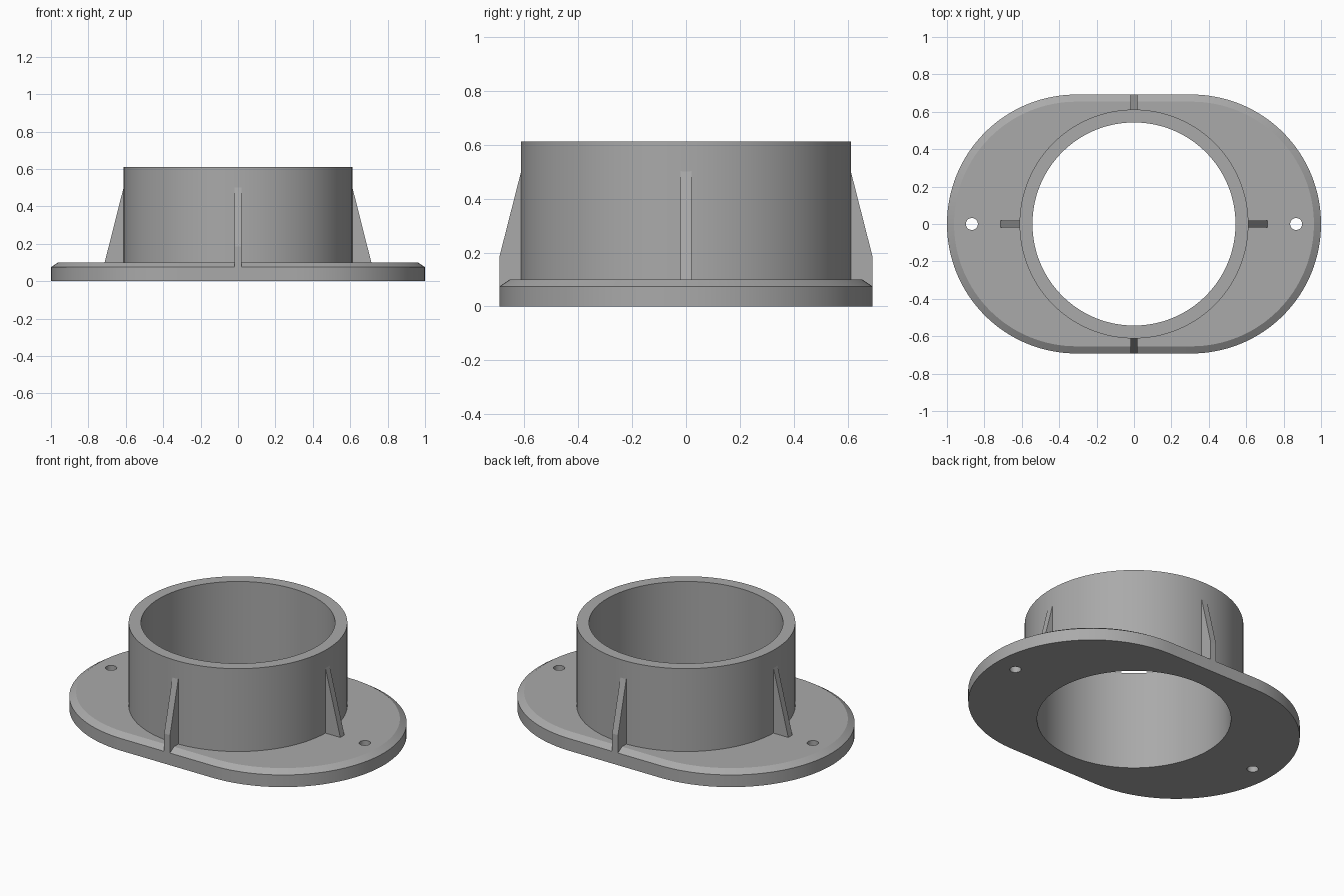
import bpy, bmesh, math
from mathutils import Matrix

HALF_LEN, HALF_DEPTH = 1.0, 0.692      # flange footprint
EDGE_Z, FLANGE_Z, TOP_Z = 0.075, 0.10, 0.612
OUTER_R, BORE_R = 0.612, 0.543         # collar radii
HOLE_X, HOLE_R = 0.867, 0.032
RIB_W, RIB_FOOT, RIB_TOP = 0.04, 0.713, 0.512
SEGS = 128

cube = bpy.data.objects.get("Cube")
if cube:
    bpy.data.objects.remove(cube, do_unlink=True)

grey = bpy.data.materials.new("plain grey")
grey.use_nodes = True
colour = (0.40, 0.40, 0.40, 1)
grey.diffuse_color = colour
grey.node_tree.nodes["Principled BSDF"].inputs["Base Color"].default_value = colour


def make_object(name, bm):
    bmesh.ops.recalc_face_normals(bm, faces=bm.faces)
    mesh = bpy.data.meshes.new(name)
    bm.to_mesh(mesh)
    bm.free()
    mesh.materials.append(grey)
    obj = bpy.data.objects.new(name, mesh)
    bpy.context.collection.objects.link(obj)
    return obj


def smooth(obj):
    bpy.ops.object.select_all(action="DESELECT")
    obj.select_set(True)
    bpy.context.view_layer.objects.active = obj
    bpy.ops.object.shade_smooth_by_angle(angle=math.radians(25))


def loft(name, rings, closed=False):
    """Bridge equal rings of points; cap the ends or close the loop."""
    bm = bmesh.new()
    loops = [[bm.verts.new(p) for p in ring] for ring in rings]
    pairs = list(zip(loops, loops[1:]))
    if closed:
        pairs.append((loops[-1], loops[0]))
    else:
        bm.faces.new(loops[0])
        bm.faces.new(loops[-1])
    n = len(loops[0])
    for a, b in pairs:
        for i in range(n):
            j = (i + 1) % n
            bm.faces.new((a[i], a[j], b[j], b[i]))
    return make_object(name, bm)


def circle(r, z, x=0, n=SEGS):
    return [(x + r * math.cos(2 * math.pi * i / n),
             r * math.sin(2 * math.pi * i / n), z) for i in range(n)]


def slot(inset, z):
    """Slot outline: two half circles joined by straight sides."""
    r, pts = HALF_DEPTH - inset, []
    for side, start in ((1, -90), (-1, 90)):
        for i in range(65):
            a = math.radians(start + 180 * i / 64)
            pts.append((side * (HALF_LEN - HALF_DEPTH) + r * math.cos(a),
                        r * math.sin(a), z))
    return pts


# Flange with chamfered upper edge
flange = loft("flange", [slot(0, 0), slot(0, EDGE_Z), slot(0.038, FLANGE_Z)])

# Bore and screw holes cut through the flange
for name, r, x, n in (("bore_cutter", BORE_R, 0, SEGS),
                      ("left_hole_cutter", HOLE_R, HOLE_X, 32),
                      ("right_hole_cutter", HOLE_R, -HOLE_X, 32)):
    cutter = loft(name, [circle(r, -0.1, x, n), circle(r, 0.3, x, n)])
    cutter.hide_render = True
    bpy.context.view_layer.objects.active = flange
    mod = flange.modifiers.new(name, "BOOLEAN")
    mod.operation, mod.solver, mod.object = "DIFFERENCE", "EXACT", cutter
    bpy.ops.object.modifier_apply(modifier=mod.name)
    bpy.data.objects.remove(cutter, do_unlink=True)
smooth(flange)

# Collar tube
collar = loft("collar", [circle(OUTER_R, FLANGE_Z), circle(OUTER_R, TOP_Z),
                         circle(BORE_R, TOP_Z), circle(BORE_R, FLANGE_Z)], closed=True)
smooth(collar)


# Four tapered ribs; the front and back ones are trimmed flush with the flange side
def rib(name, angle, trimmed):
    slope = (RIB_FOOT - OUTER_R) / (RIB_TOP - FLANGE_Z)
    root = OUTER_R - 0.02
    root_z = RIB_TOP + 0.02 / slope
    if trimmed:
        trim_z = FLANGE_Z + (RIB_FOOT - HALF_DEPTH) / slope
        profile = [(root, EDGE_Z), (HALF_DEPTH, EDGE_Z), (HALF_DEPTH, trim_z)]
    else:
        profile = [(root, EDGE_Z), (RIB_FOOT, EDGE_Z), (RIB_FOOT, FLANGE_Z)]
    profile += [(OUTER_R - 0.003, RIB_TOP), (root, RIB_TOP)]
    obj = loft(name, [[(r, s * RIB_W / 2, z) for r, z in profile] for s in (-1, 1)])
    obj.data.transform(Matrix.Rotation(math.radians(angle), 4, "Z"))


rib("left_rib", 0, False)
rib("back_rib", 90, True)
rib("right_rib", 180, False)
rib("front_rib", 270, True)
